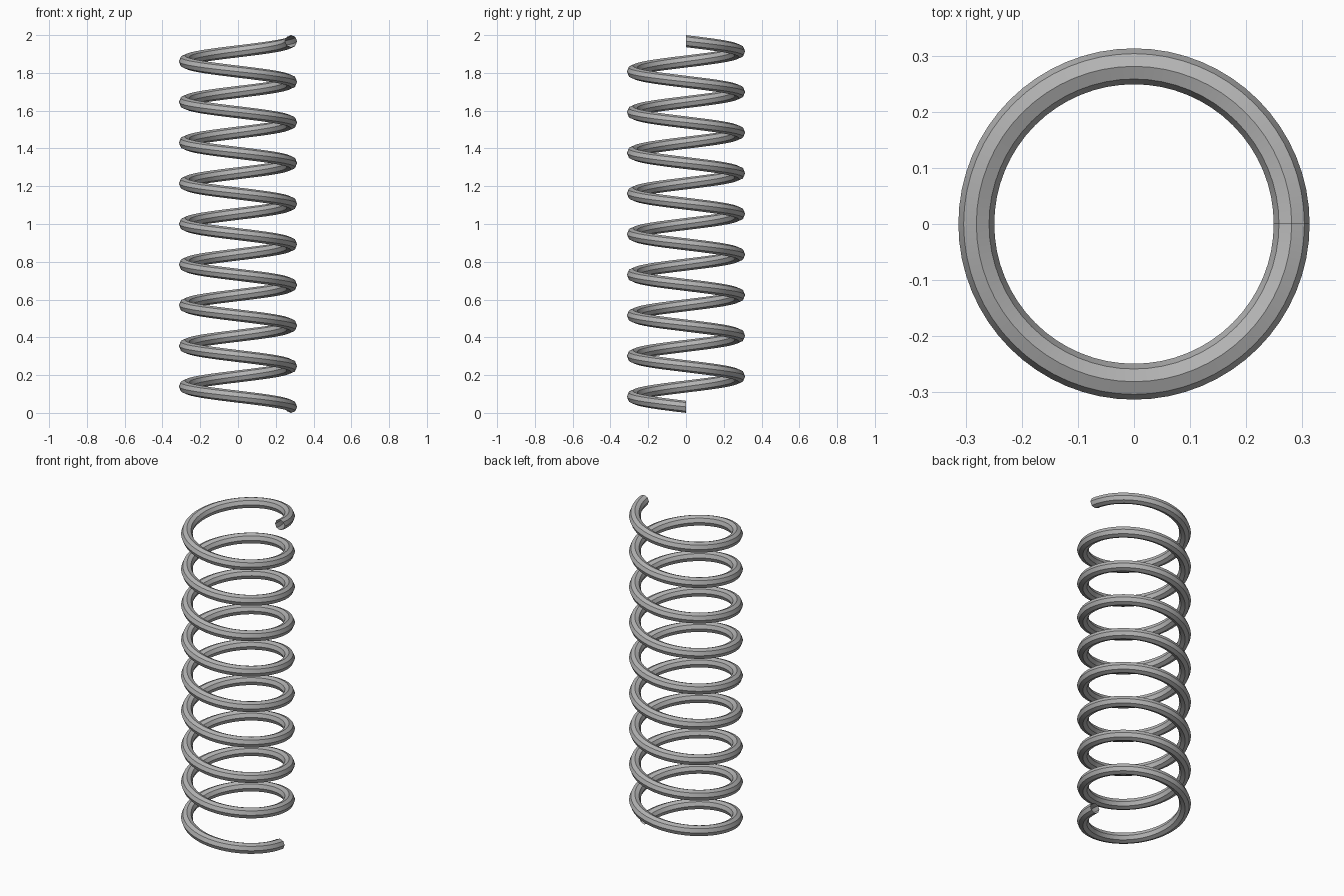
import bpy, bmesh, math
from mathutils import Vector

if "Cube" in bpy.data.objects:
    bpy.data.objects.remove(bpy.data.objects["Cube"])

TURNS, STEPS, SIDES = 9, 64, 8
COIL_R, WIRE_R = 0.281, 0.032
PITCH = (2.0 - 2 * WIRE_R) / TURNS

steel = bpy.data.materials.new("steel grey")
steel.diffuse_color = (0.45, 0.45, 0.45, 1)
steel.use_nodes = True
steel.node_tree.nodes["Principled BSDF"].inputs["Base Color"].default_value = steel.diffuse_color

# Octagonal wire section swept down-to-up along a left-handed helix, open ends
bm = bmesh.new()
ring = []
for i in range(SIDES):
    a = 2 * math.pi * i / SIDES
    ring.append(bm.verts.new((COIL_R + WIRE_R * math.cos(a), 0,
                              WIRE_R + WIRE_R * math.sin(a))))
edges = [bm.edges.new((ring[i], ring[(i + 1) % SIDES])) for i in range(SIDES)]
bmesh.ops.spin(bm, geom=ring + edges, cent=(0, 0, 0), axis=(0, 0, 1),
               dvec=Vector((0, 0, PITCH / STEPS)),
               angle=-2 * math.pi * TURNS, steps=TURNS * STEPS)
bmesh.ops.recalc_face_normals(bm, faces=bm.faces)

# Make sure the faces point away from the wire centre
f = bm.faces[:][0]
c = f.calc_center_median()
ang = math.atan2(c.y, c.x)
turn = (-ang) % (2 * math.pi) / (2 * math.pi)
heights = [WIRE_R + PITCH * (turn + k) for k in range(-1, TURNS + 1)]
z = min(heights, key=lambda h: abs(h - c.z))
core = Vector((COIL_R * math.cos(ang), COIL_R * math.sin(ang), z))
if f.normal.dot(c - core) < 0:
    bmesh.ops.reverse_faces(bm, faces=bm.faces)

mesh = bpy.data.meshes.new("coil_spring")
bm.to_mesh(mesh)
bm.free()
mesh.materials.append(steel)
spring = bpy.data.objects.new("coil_spring", mesh)
bpy.context.collection.objects.link(spring)

# Smooth along the coil, crisp between the wire's flats
bpy.context.view_layer.objects.active = spring
spring.select_set(True)
bpy.ops.object.shade_smooth_by_angle(angle=math.radians(30))
